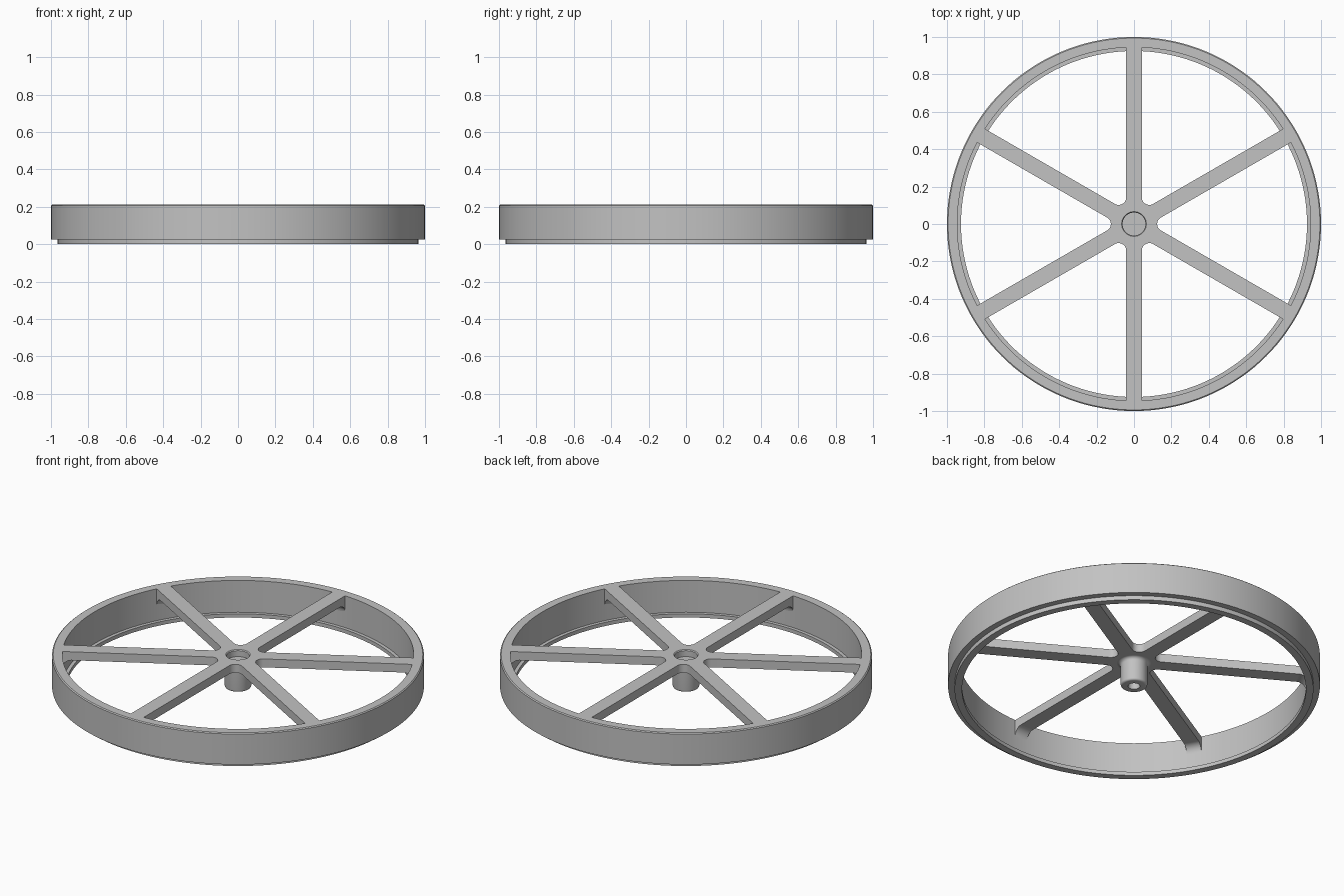
import bpy
import bmesh
from math import pi, sin, cos, atan2, radians
from mathutils import Matrix, Vector

if "Cube" in bpy.data.objects:
    bpy.data.objects.remove(bpy.data.objects["Cube"], do_unlink=True)

TOP = 0.211           # upper face of the wheel
UNDER = 0.161         # underside of the spokes
HALF = 0.042          # half width of a spoke
WALL = 0.945          # inner wall radius of the rim
BORE = 0.066          # opening in the middle of the spokes
FILLET = 0.04         # rounding between neighbouring spokes
FOOT = 0.05           # rounding under the spoke ends

grey = bpy.data.materials.new("satin grey")
grey.use_nodes = True
grey.diffuse_color = (0.54, 0.54, 0.54, 1)
grey.node_tree.nodes["Principled BSDF"].inputs["Base Color"].default_value = grey.diffuse_color


def finish(name, bm):
    bmesh.ops.remove_doubles(bm, verts=bm.verts, dist=1e-5)
    bmesh.ops.recalc_face_normals(bm, faces=bm.faces)
    mesh = bpy.data.meshes.new(name)
    bm.to_mesh(mesh)
    bm.free()
    mesh.materials.append(grey)
    obj = bpy.data.objects.new(name, mesh)
    bpy.context.collection.objects.link(obj)
    bpy.ops.object.select_all(action='DESELECT')
    obj.select_set(True)
    bpy.context.view_layer.objects.active = obj
    bpy.ops.object.shade_smooth_by_angle(angle=radians(30))
    return obj


def lathe(name, profile, steps, closed):
    bm = bmesh.new()
    verts = [bm.verts.new((r, 0, z)) for r, z in profile]
    ends = verts[1:] + (verts[:1] if closed else [])
    edges = [bm.edges.new(pair) for pair in zip(verts, ends)]
    bmesh.ops.spin(bm, geom=verts + edges, cent=(0, 0, 0), axis=(0, 0, 1),
                   angle=2 * pi, steps=steps, use_duplicate=False)
    return finish(name, bm)


def arc(cx, cy, r, start, end, steps=8):
    angles = [radians(start + (end - start) * i / steps) for i in range(steps + 1)]
    return [(cx + r * cos(a), cy + r * sin(a)) for a in angles]


# Rim with a stepped lower lip and a fine chamfer on top
lathe("rim", [(WALL, TOP), (0.994, TOP), (1, TOP - 0.005), (1, 0.025),
              (0.965, 0.025), (0.965, 0), (0.925, 0), (0.925, 0.022),
              (WALL, 0.022)], 144, True)

# Hub with a recess above, a rounded root and a blind hole below
root = arc(0.092, UNDER - 0.02, 0.02, 90, 180)
tip = arc(0.06, 0.032, 0.012, 0, -90, 4)
lathe("hub", [(0, 0.171), (0.061, 0.171), (0.061, TOP - 0.005), (BORE, TOP),
              (0.068, TOP - 0.001), (0.068, UNDER)] + root + tip +
      [(0.032, 0.02), (0.032, 0.06), (0, 0.06)], 64, False)

# Six spokes as one star plate, rounded where neighbours meet
centre = Vector((cos(pi / 6), sin(pi / 6))) * (HALF + FILLET) / sin(pi / 6)
half_spoke = [(WALL, HALF), (0.5, HALF), (0.3, HALF), (0.2, HALF)]
half_spoke += arc(centre.x, centre.y, FILLET, 270, 210)
sector = [(x, -y) for x, y in reversed(half_spoke[:-1])] + half_spoke
outline = []
for i in range(6):
    turn = Matrix.Rotation(pi / 6 + i * pi / 3, 2)
    outline += [turn @ Vector(p) for p in sector]

bm = bmesh.new()
loops = []
for inner, z in ((False, TOP), (True, TOP), (True, UNDER), (False, UNDER)):
    points = [p.normalized() * BORE if inner else p for p in outline]
    loops.append([bm.verts.new((p.x, p.y, z)) for p in points])
for a, b in zip(loops, loops[1:] + loops[:1]):
    for i in range(len(outline)):
        j = (i + 1) % len(outline)
        bm.faces.new((a[i], a[j], b[j], b[i]))
finish("spokes", bm)

# Curved feet where the spokes run down into the rim
foot = arc(WALL - FOOT, UNDER - FOOT, FOOT, 90, 0) + [(WALL, UNDER)]
bm = bmesh.new()
for i in range(6):
    turn = Matrix.Rotation(pi / 6 + i * pi / 3, 3, 'Z')
    sides = [[bm.verts.new(turn @ Vector((r, y, z))) for r, z in foot]
             for y in (-HALF, HALF)]
    for side in sides:
        bm.faces.new(side)
    for k in range(len(foot)):
        n = (k + 1) % len(foot)
        bm.faces.new((sides[0][k], sides[0][n], sides[1][n], sides[1][k]))
finish("spoke_feet", bm)
